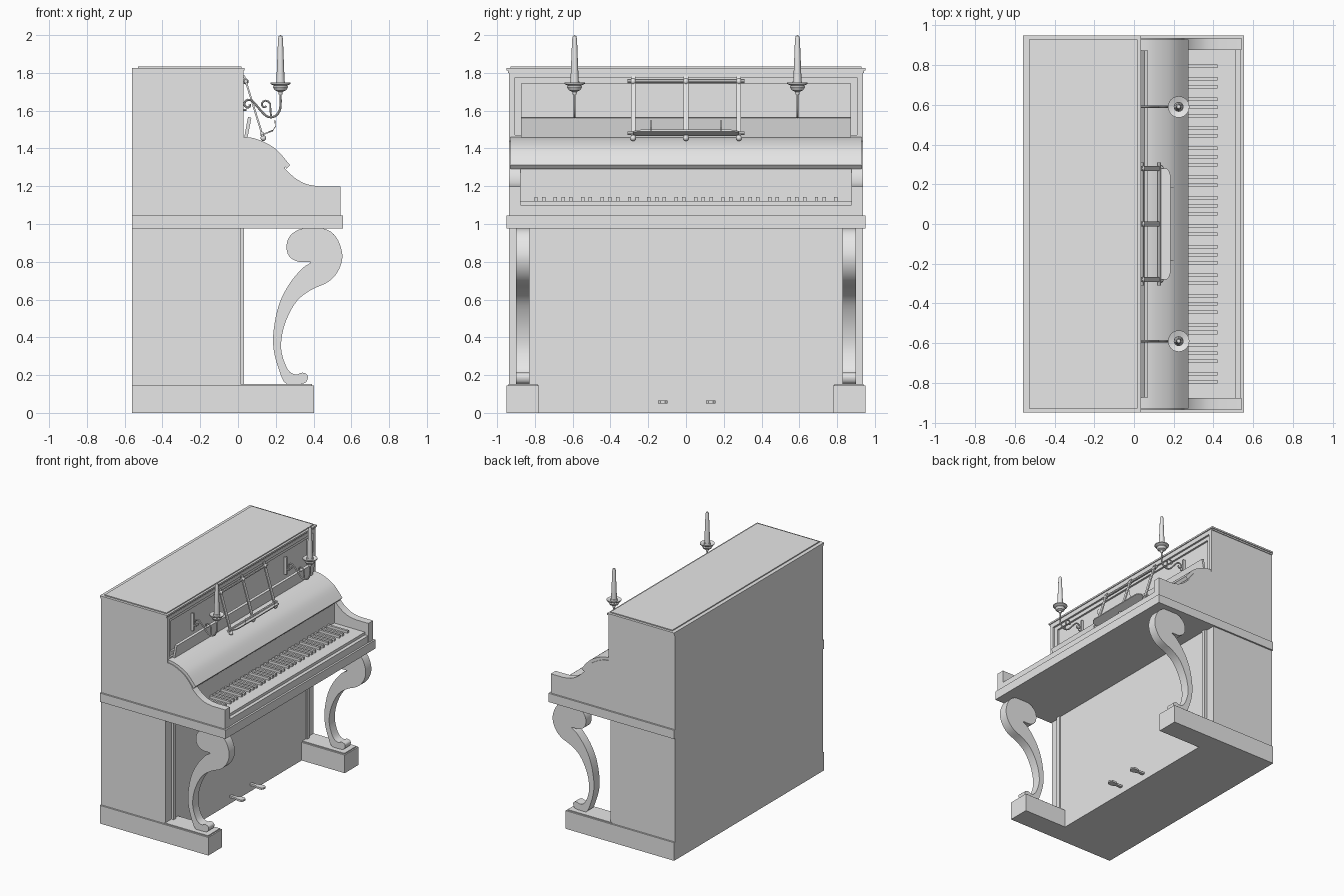
import bpy, bmesh, math
from mathutils import Vector

cube = bpy.data.objects.get("Cube")
if cube:
    bpy.data.objects.remove(cube, do_unlink=True)

grey = bpy.data.materials.new("plain_grey")
grey.use_nodes = True
grey.diffuse_color = (0.8, 0.8, 0.8, 1)
grey.node_tree.nodes["Principled BSDF"].inputs["Base Color"].default_value = (0.8, 0.8, 0.8, 1)


def finish(name, bm, smooth=False):
    bmesh.ops.recalc_face_normals(bm, faces=bm.faces[:])
    mesh = bpy.data.meshes.new(name)
    bm.to_mesh(mesh)
    bm.free()
    mesh.materials.append(grey)
    obj = bpy.data.objects.new(name, mesh)
    bpy.context.collection.objects.link(obj)
    if smooth:
        bpy.ops.object.select_all(action='DESELECT')
        obj.select_set(True)
        bpy.context.view_layer.objects.active = obj
        bpy.ops.object.shade_smooth_by_angle(angle=math.radians(35))
    return obj


def add_box(bm, x, y, z):
    made = bmesh.ops.create_cube(bm, size=1)["verts"]
    for v in made:
        v.co = [r[0] + (c + 0.5) * (r[1] - r[0]) for r, c in zip((x, y, z), v.co)]


def box(name, x, y, z):
    bm = bmesh.new()
    add_box(bm, x, y, z)
    return finish(name, bm)


def prism(name, profile, y, smooth=False):
    """Extrude an x-z outline between two y values."""
    bm = bmesh.new()
    face = bm.faces.new([bm.verts.new((px, y[0], pz)) for px, pz in profile])
    new = bmesh.ops.extrude_face_region(bm, geom=[face])["geom"]
    for v in new:
        if isinstance(v, bmesh.types.BMVert):
            v.co.y = y[1]
    return finish(name, bm, smooth)


def rounded(points, closed=False, steps=4):
    """Pass a smooth line through the points."""
    pts = [Vector(p) for p in points]
    n = len(pts)
    get = (lambda i: pts[i % n]) if closed else (lambda i: pts[max(0, min(n - 1, i))])
    out = []
    for i in range(n if closed else n - 1):
        a, b, c, d = (get(i + k) for k in (-1, 0, 1, 2))
        for s in range(steps):
            t = s / steps
            out.append(b + (c - a) * t / 2 + (a - b * 2.5 + c * 2 - d / 2) * t * t
                       + ((b - c) * 1.5 + (d - a) / 2) * t ** 3)
    return out if closed else out + [pts[-1]]


def tube(name, points, radius, sides=8):
    """Sweep a round section along a path."""
    bm = bmesh.new()
    pts = [Vector(p) for p in points]
    rings = []
    for i, p in enumerate(pts):
        along = (pts[min(i + 1, len(pts) - 1)] - pts[max(i - 1, 0)]).normalized()
        ref = Vector((1, 0, 0)) if abs(along.y) > 0.9 else Vector((0, 1, 0))
        u = along.cross(ref).normalized()
        w = along.cross(u)
        angles = [math.tau * k / sides for k in range(sides)]
        rings.append([bm.verts.new(p + (u * math.cos(a) + w * math.sin(a)) * radius) for a in angles])
    for r, q in zip(rings, rings[1:]):
        for k in range(sides):
            j = (k + 1) % sides
            bm.faces.new((r[k], r[j], q[j], q[k]))
    bm.faces.new(rings[0])
    bm.faces.new(rings[-1])
    return finish(name, bm, True)


def lathe(name, profile, x, y, sides=24):
    bm = bmesh.new()
    verts = [bm.verts.new((x + r, y, z)) for r, z in profile]
    edges = [bm.edges.new(pair) for pair in zip(verts, verts[1:])]
    bmesh.ops.spin(bm, geom=verts + edges, cent=(x, y, 0), axis=(0, 0, 1),
                   angle=math.tau, steps=sides, use_duplicate=False)
    bmesh.ops.remove_doubles(bm, verts=bm.verts[:], dist=0.0002)
    return finish(name, bm, True)


BACK, HALF, WIDE = -0.56, 0.937, 0.95

# Case, base and lid
box("upper_case", (BACK, 0.0), (-HALF, HALF), (1.045, 1.805))
box("lower_case", (BACK, 0.012), (-HALF, HALF), (0.145, 0.975))
box("base", (BACK, 0.012), (-WIDE, WIDE), (0, 0.145))
box("key_bed", (BACK, 0.555), (-WIDE, WIDE), (0.975, 1.045))
box("lid_edge", (BACK, 0.035), (-WIDE, WIDE), (1.812, 1.825))
box("lid_moulding", (BACK, 0.028), (-0.943, 0.943), (1.8, 1.812))
box("lid_panel", (-0.53, 0.018), (-0.93, 0.93), (1.825, 1.833))

# Upper front frame with stepped moulding
bm = bmesh.new()
for front, edge, inner, low, high in ((0.03, HALF, 0.905, 1.47, 1.775), (0.015, 0.905, 0.87, 1.5, 1.745)):
    for s in (-1, 1):
        add_box(bm, (-0.01, front), sorted((s * edge, s * inner)), (1.4, 1.803))
    add_box(bm, (-0.01, front), (-inner, inner), (high, 1.803))
    add_box(bm, (-0.01, front), (-inner, inner), (1.4, low))
finish("upper_frame", bm)

# Lower front panel and its side strips
box("lower_panel", (0, 0.02), (-0.84, 0.84), (0, 0.975))
for s in (-1, 1):
    box("panel_strip", (0, 0.032), sorted((s * 0.83, s * 0.86)), (0.145, 0.975))

# Curved arms beside the keys
outer = rounded([(0.01, 1.462), (0.08, 1.455), (0.15, 1.428), (0.21, 1.388), (0.275, 1.312)])
inner = rounded([(0.258, 1.292), (0.198, 1.366), (0.14, 1.406), (0.075, 1.434), (0.01, 1.442)])
slope = rounded([(0.25, 1.292), (0.3, 1.245), (0.36, 1.212), (0.43, 1.199)])
arm = [(-0.02, 1.045), (0.542, 1.045), (0.542, 1.199)] + slope[::-1] + inner[1:] + [(-0.02, 1.442)]
for s in (-1, 1):
    prism("arm", arm, sorted((s * 0.877, s * HALF)), True)

# Fall cover over the keys, with the board below it
prism("fall_cover", outer + inner, (-0.93, 0.93), True)
prism("fall_board", [(-0.01, 1.05), (0.24, 1.05), (0.24, 1.31), (0.19, 1.367), (-0.01, 1.436)], (-0.88, 0.88))
prism("folding_flap", [(0.032, 1.455), (0.05, 1.455), (0.071, 1.562), (0.053, 1.567)], (-0.874, 0.874))

# Keyboard
box("key_slip", (0.23, 0.54), (-0.88, 0.88), (1.04, 1.1))
box("white_keys", (0.23, 0.512), (-0.876, 0.876), (1.09, 1.122))
bm = bmesh.new()
octave = 0.2475
spots = []
for k in range(7):
    pair = -0.774 + k * octave
    spots += [pair - 0.02, pair + 0.02]
    spots += [pair + octave / 2 + d for d in (-0.041, 0, 0.041) if k < 6 or d < 0]
for y in spots:
    add_box(bm, (0.24, 0.42), (y - 0.009, y + 0.009), (1.115, 1.142))
finish("black_keys", bm)

# Toe blocks and scrolled legs
leg = rounded([(.34, .975), (.455, .975), (.52, .93), (.552, .84), (.535, .76), (.48, .695),
               (.385, .65), (.31, .59), (.255, .49), (.23, .39), (.233, .31), (.265, .228),
               (.305, .203), (.34, .213), (.368, .2), (.365, .17), (.34, .155), (.255, .155),
               (.217, .228), (.189, .334), (.189, .44), (.217, .573), (.27, .68), (.34, .765),
               (.385, .797), (.32, .8), (.27, .83), (.257, .886), (.278, .94)], closed=True)
for s in (-1, 1):
    box("toe_block", (0, 0.402), sorted((s * 0.777, s * WIDE)), (0, 0.145))
    box("toe_cap", (0, 0.392), sorted((s * 0.787, s * 0.94)), (0.145, 0.153))
    prism("leg", leg, sorted((s * 0.828, s * 0.9)), True)

# Pedals with a wider front end
for y in (-0.122, 0.132):
    bm = bmesh.new()
    outline = [(0, -.011), (.06, -.012), (.085, -.025), (.12, -.025), (.132, -.012)]
    outline += [(x, -d) for x, d in outline[::-1]]
    face = bm.faces.new([bm.verts.new((x + 0.01, y + d, 0.05)) for x, d in outline])
    for g in bmesh.ops.extrude_face_region(bm, geom=[face])["geom"]:
        if isinstance(g, bmesh.types.BMVert):
            g.co.z += 0.015
    finish("pedal", bm)

# Slanted music stand
def on_stand(y, z):
    return (0.032 + (1.785 - z) * 0.31, y, z)

for y in (-0.28, 0, 0.28):
    (xt, _, zt), (xb, _, zb) = on_stand(y, 1.785), on_stand(y, 1.455)
    prism("stand_upright", [(xt - .005, zt), (xt + .005, zt), (xb + .005, zb), (xb - .005, zb)],
          (y - 0.012, y + 0.012))
    for z in (1.455, 1.755):
        bm = bmesh.new()
        bmesh.ops.create_uvsphere(bm, u_segments=10, v_segments=6, radius=0.016)
        bmesh.ops.translate(bm, vec=on_stand(y, z), verts=bm.verts[:])
        finish("stand_knob", bm, True)
for z in (1.755, 1.48):
    tube("stand_rail", [on_stand(-0.31, z), on_stand(0.31, z)], 0.01)

# Book ledge and page holders
bm = bmesh.new()
edge = [(.12, -.28), (.165, -.28), (.178, -.265), (.185, -.24)]
edge += [(x, -y) for x, y in edge[::-1]]
face = bm.faces.new([bm.verts.new((x, y, 1.465 + (x - 0.12) * 0.4)) for x, y in edge])
for g in bmesh.ops.extrude_face_region(bm, geom=[face])["geom"]:
    if isinstance(g, bmesh.types.BMVert):
        g.co.z += 0.008
finish("book_ledge", bm)
for s in (-1, 1):
    tube("page_holder", [(0.18, s * 0.185, 1.49), (0.198, s * 0.185, 1.515), (0.195, s * 0.185, 1.55)], 0.002, 6)

# Candle holders on scrolled brackets
def spiral(cx, cz, start, turn):
    return [(cx + (0.03 - 0.0022 * i) * math.cos(start + turn * i * 0.6),
             cz + (0.03 - 0.0022 * i) * math.sin(start + turn * i * 0.6)) for i in range(11)]

bracket = rounded([(.225, 1.69), (.223, 1.61), (.195, 1.57), (.15, 1.572), (.1, 1.625)])
bracket += spiral(0.054, 1.632, 0.5, 1)
curl = [(.175, 1.567)] + spiral(0.143, 1.63, -0.4, 1)
for y in (-0.59, 0.59):
    tube("bracket", [(x, y, z) for x, z in bracket], 0.006)
    tube("bracket_curl", [(x, y, z) for x, z in curl], 0.005)
    tube("bracket_stay", [(0.0, y, 1.6), (0.045, y, 1.604)], 0.005)
    box("wall_plate", (0.0, 0.022), (y - 0.006, y + 0.006), (1.56, 1.7))
    lathe("candle_cup", [(0, 1.685), (.01, 1.685), (.012, 1.7), (.03, 1.708), (.04, 1.725), (.035, 1.732),
                         (.054, 1.742), (.054, 1.748), (.025, 1.738), (.025, 1.755), (0, 1.755)], 0.225, y)
    lathe("candle", [(0, 1.74), (.023, 1.74), (.02, 1.8), (.013, 1.98), (.009, 1.995), (0, 2.0)], 0.225, y, 16)
